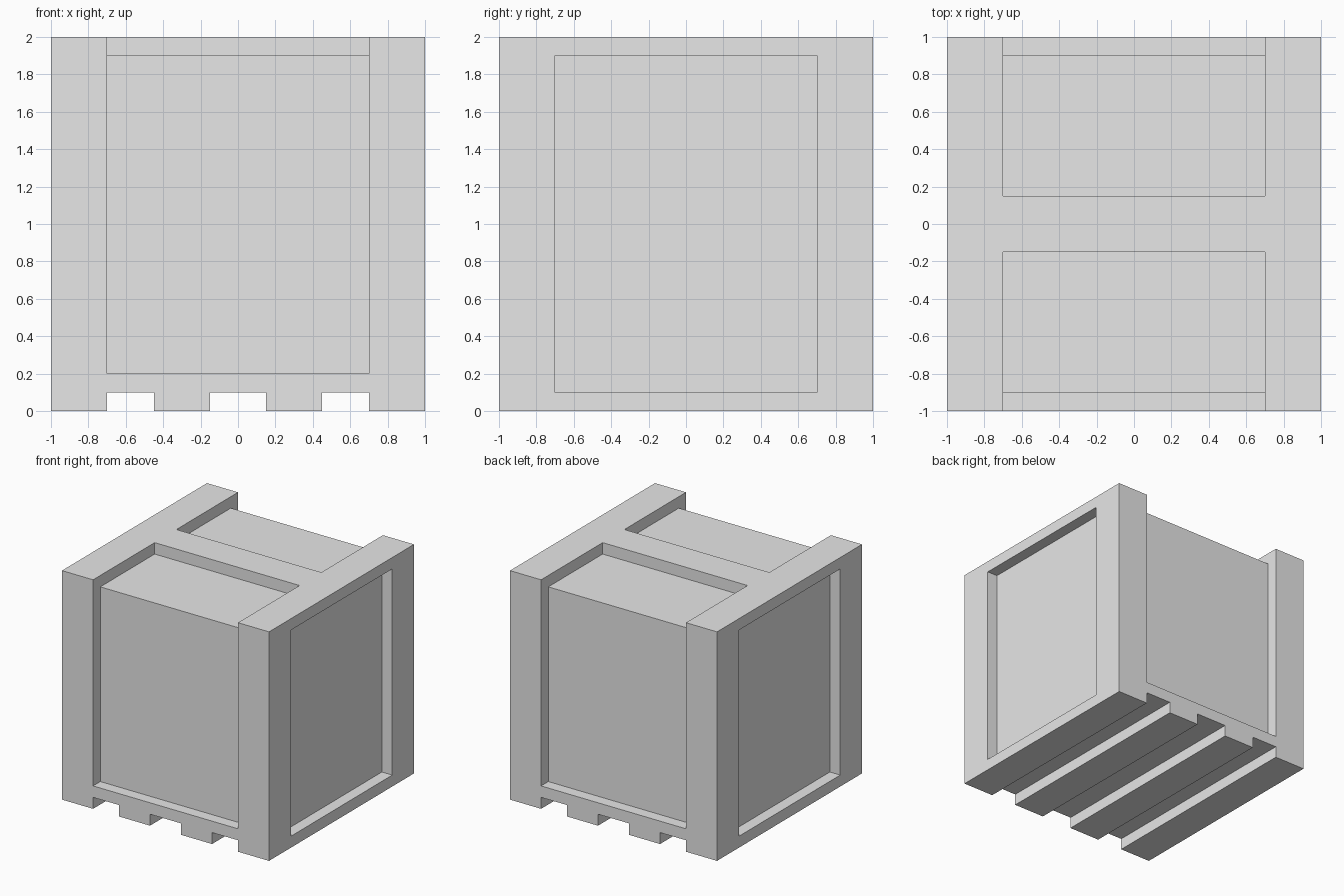
import bpy
import bmesh
from mathutils import Vector

cube = bpy.data.objects.get("Cube")
if cube:
    bpy.data.objects.remove(cube, do_unlink=True)

grey = bpy.data.materials.new("light_grey")
grey.use_nodes = True
colour = (0.8, 0.8, 0.8, 1)
grey.diffuse_color = colour
grey.node_tree.nodes["Principled BSDF"].inputs["Base Color"].default_value = colour


def prism(name, profile, x0, x1):
    """Extrude a (y, z) profile along x."""
    bm = bmesh.new()
    face = bm.faces.new([bm.verts.new((x0, y, z)) for y, z in profile])
    new = bmesh.ops.extrude_face_region(bm, geom=[face])["geom"]
    verts = [v for v in new if isinstance(v, bmesh.types.BMVert)]
    bmesh.ops.translate(bm, verts=verts, vec=Vector((x1 - x0, 0, 0)))
    bmesh.ops.recalc_face_normals(bm, faces=bm.faces)
    mesh = bpy.data.meshes.new(name)
    bm.to_mesh(mesh)
    bm.free()
    mesh.materials.append(grey)
    obj = bpy.data.objects.new(name, mesh)
    bpy.context.collection.objects.link(obj)
    return obj


def box(name, x0, x1, y, z0, z1):
    return prism(name, [(-y, z0), (y, z0), (y, z1), (-y, z1)], x0, x1)


def cut(body, cutter):
    cutter.hide_render = True
    mod = body.modifiers.new("cut", "BOOLEAN")
    mod.operation = "DIFFERENCE"
    mod.solver = "EXACT"
    mod.object = cutter
    bpy.context.view_layer.objects.active = body
    bpy.ops.object.modifier_apply(modifier=mod.name)
    bpy.data.objects.remove(cutter, do_unlink=True)


# Solid crate block
crate = box("crate_body", -1, 1, 1, 0, 2)

# Front and back recesses, each wrapping over the top up to the cross bar
wrap = [(1.1, 0.2), (0.9, 0.2), (0.9, 1.9), (0.15, 1.9), (0.15, 2.1), (1.1, 2.1)]
for side in (-1, 1):
    cut(crate, prism("wrap_recess", [(side * y, z) for y, z in wrap], -0.7, 0.7))

# Side panel recesses
for x0, x1 in ((-1.1, -0.9), (0.9, 1.1)):
    cut(crate, box("side_recess", x0, x1, 0.7, 0.1, 1.9))

# Channels between the skids
for x0, x1 in ((-0.7, -0.45), (-0.15, 0.15), (0.45, 0.7)):
    cut(crate, box("skid_channel", x0, x1, 1.1, -0.1, 0.1))
